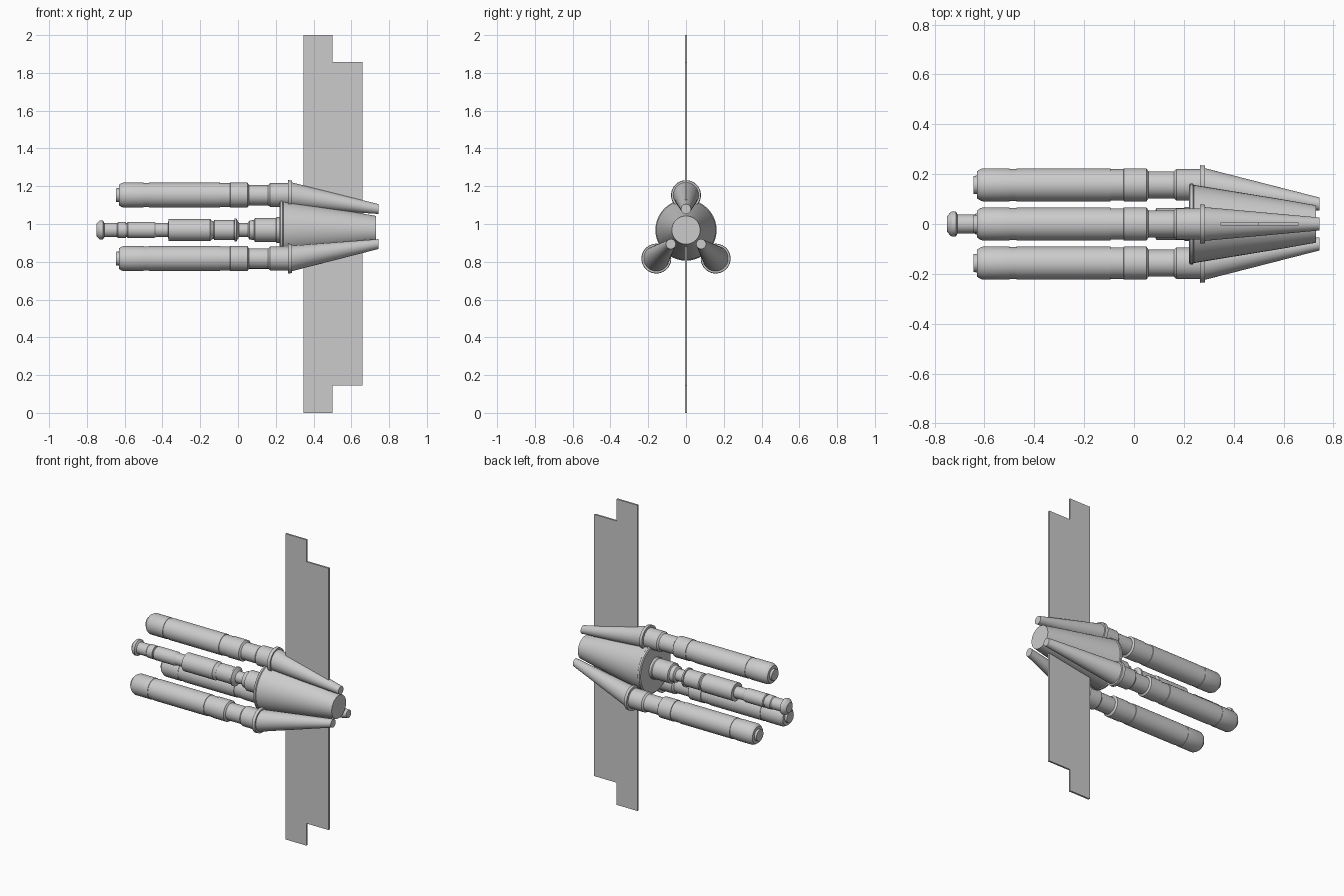
import bpy, bmesh, math

if "Cube" in bpy.data.objects:
    bpy.data.objects.remove(bpy.data.objects["Cube"])

SIDES = 40
CORE_Z = 0.968


def finish(name, bm):
    bmesh.ops.recalc_face_normals(bm, faces=bm.faces)
    me = bpy.data.meshes.new(name)
    bm.to_mesh(me)
    bm.free()
    ob = bpy.data.objects.new(name, me)
    bpy.context.collection.objects.link(ob)
    bpy.ops.object.select_all(action='DESELECT')
    ob.select_set(True)
    bpy.context.view_layer.objects.active = ob
    bpy.ops.object.shade_smooth_by_angle(angle=math.radians(25))
    return ob


def lathe(name, profile, start, end=None):
    """Rings along x from (x, radius) pairs; the axis runs from start to end in (y, z)."""
    end = end or start
    x0, x1 = profile[0][0], profile[-1][0]
    bm = bmesh.new()
    rings = []
    for x, r in profile:
        t = (x - x0) / (x1 - x0)
        cy = start[0] + (end[0] - start[0]) * t
        cz = start[1] + (end[1] - start[1]) * t
        rings.append([bm.verts.new((x, cy + r * math.cos(a), cz + r * math.sin(a)))
                      for a in (2 * math.pi * i / SIDES for i in range(SIDES))])
    for a, b in zip(rings, rings[1:]):
        for i in range(SIDES):
            j = (i + 1) % SIDES
            bm.faces.new((a[i], a[j], b[j], b[i]))
    bm.faces.new(rings[0])
    bm.faces.new(rings[-1])
    return finish(name, bm)


def box(name, lo, hi):
    bm = bmesh.new()
    bmesh.ops.create_cube(bm, size=1)
    for v in bm.verts:
        for k in range(3):
            v.co[k] = (lo[k] + hi[k]) / 2 + v.co[k] * (hi[k] - lo[k])
    return finish(name, bm)


# Central stack: docking end, stepped modules and necks
core = (0, CORE_Z)
lathe("core_docking_end", [(-.75, .032), (-.735, .048), (-.73, .051), (-.715, .051),
                           (-.708, .038), (-.64, .038), (-.635, .042), (-.594, .042),
                           (-.592, .036), (-.585, .036)], core)
lathe("core_modules", [(-.587, .039), (-.582, .043), (-.445, .043), (-.435, .037),
                       (-.37, .037), (-.368, .058), (-.147, .058), (-.142, .052),
                       (-.13, .046), (-.125, .053), (-.02, .053), (-.018, .06),
                       (-.008, .06), (.005, .037), (.053, .037), (.06, .05),
                       (.085, .053), (.09, .064), (.2, .064), (.205, .068), (.24, .068)], core)

# Large tapered hull
lathe("main_hull", [(.22, .155), (.225, .162), (.236, .162), (.24, .157),
                    (.6, .098), (.73, .075)], core)

# Three boosters, each a stepped tube, a collar and a slanted cone
boosters = {"top": ((0, 1.153), (0, 1.079)),
            "left": ((-.157, .817), (-.08, .894)),
            "right": ((.157, .817), (.08, .894))}
for side, (base, tip) in boosters.items():
    lathe(side + "_booster_tube", [
        (-.645, .036), (-.63, .037), (-.629, .055), (-.618, .062), (-.608, .066),
        (-.5, .066), (-.499, .064), (-.472, .064), (-.471, .066),
        (-.095, .066), (-.094, .063), (-.042, .063), (-.041, .066),
        (.05, .066), (.058, .054), (.16, .054), (.17, .063), (.275, .063)], base)
    lathe(side + "_booster_collar", [(.265, .079), (.285, .077)], base)
    lathe(side + "_booster_cone", [(.28, .068), (.745, .026)], base, tip)

# Flat panels, stepped in length
box("long_panel", (.347, -.006, 0), (.5, .006, 2))
box("short_panel", (.5, -.006, .145), (.66, .006, 1.857))
